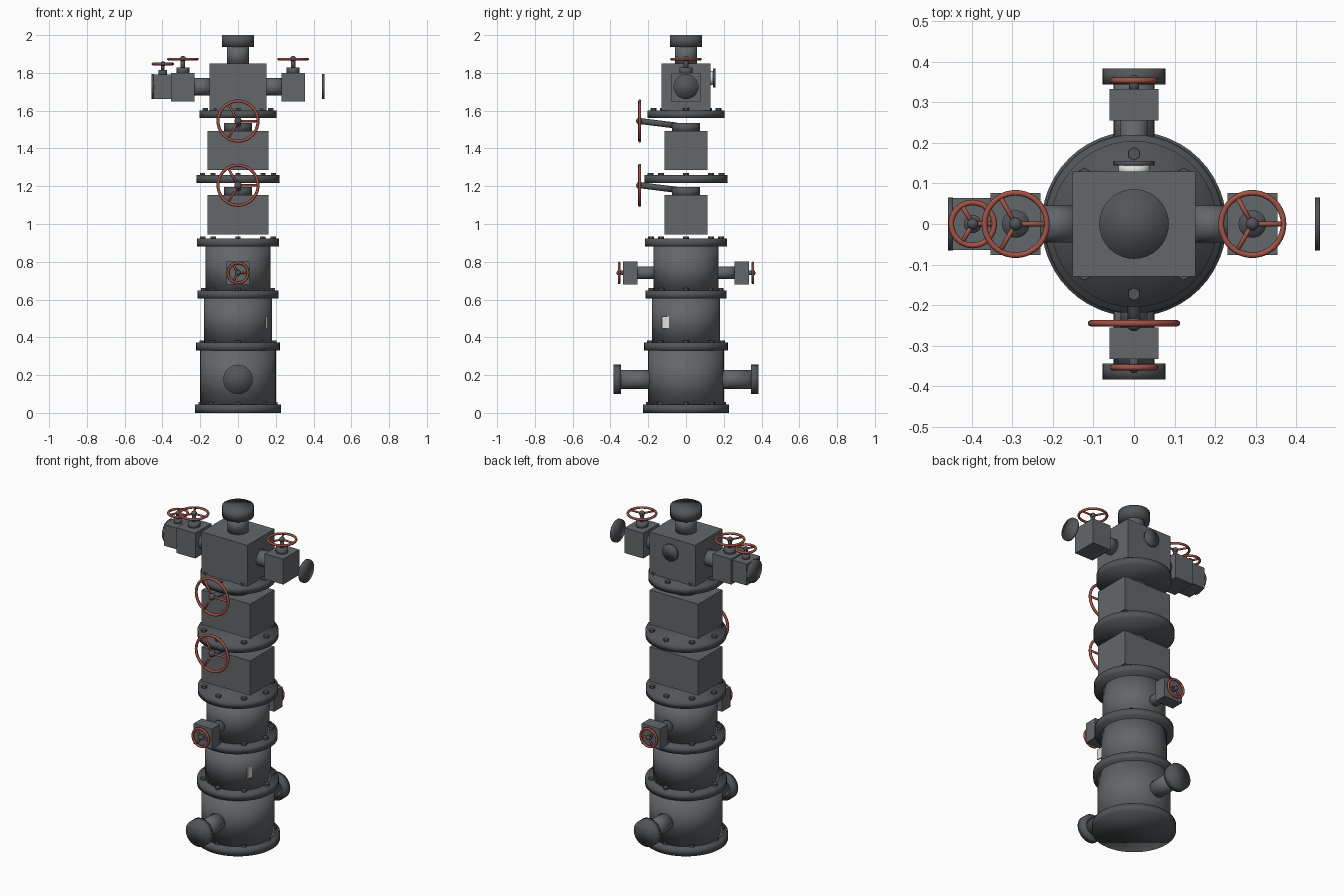
import bpy, math
from math import radians, pi
from mathutils import Vector

cube = bpy.data.objects.get("Cube")
if cube:
    bpy.data.objects.remove(cube, do_unlink=True)


def material(name, color):
    m = bpy.data.materials.new(name)
    m.use_nodes = True
    m.diffuse_color = (*color, 1)
    m.node_tree.nodes["Principled BSDF"].inputs["Base Color"].default_value = (*color, 1)
    return m


STEEL = material("steel grey", (0.125, 0.135, 0.142))
DARK = material("dark steel", (0.085, 0.092, 0.098))
RED = material("handwheel red", (0.36, 0.085, 0.06))
PALE = material("pale plate", (0.75, 0.76, 0.74))


def finish(name, mat, smooth=True):
    ob = bpy.context.object
    ob.name = name
    ob.data.materials.append(mat)
    if smooth:
        bpy.ops.object.shade_smooth()
    return ob


def rod(name, a, b, r, mat, sides=32, smooth=True):
    """Cylinder running from point a to point b."""
    a, b = Vector(a), Vector(b)
    d = b - a
    bpy.ops.mesh.primitive_cylinder_add(
        vertices=sides, radius=r, depth=d.length, location=(a + b) / 2,
        rotation=d.to_track_quat('Z', 'Y').to_euler())
    return finish(name, mat, smooth)


def box(name, center, size, mat):
    bpy.ops.mesh.primitive_cube_add(size=1, location=center)
    bpy.context.object.scale = size
    return finish(name, mat, False)


def flange(name, z, r, height=0.042, bolts=8):
    rod(name, (0, 0, z), (0, 0, z + height), r, DARK, 48)
    for i in range(bolts):
        a = 2 * pi * i / bolts
        x, y = (r - 0.032) * math.cos(a), (r - 0.032) * math.sin(a)
        rod(name + "_bolt", (x, y, z + height - 0.01), (x, y, z + height + 0.012),
            0.016, DARK, 6, False)


def handwheel(name, center, r, axis, tube=0.007):
    """Rim, three spokes and a hub; axis is 'Y' or 'Z'."""
    c = Vector(center)
    rot = (pi / 2, 0, 0) if axis == 'Y' else (0, 0, 0)
    bpy.ops.mesh.primitive_torus_add(
        major_radius=r - tube, minor_radius=tube, major_segments=40,
        minor_segments=8, location=c, rotation=rot)
    finish(name + "_rim", RED)
    for k in range(3):
        a = radians(120 * k)
        u, v = math.cos(a) * (r - tube), math.sin(a) * (r - tube)
        tip = Vector((u, 0, v)) if axis == 'Y' else Vector((u, v, 0))
        rod(name + "_spoke", c, c + tip, tube * 0.8, RED, 8)
    bpy.ops.mesh.primitive_uv_sphere_add(segments=16, ring_count=8,
                                         radius=r * 0.1 + 0.008, location=c)
    finish(name + "_hub", DARK)


# Stacked spools and flanges
flange("base_flange", 0, 0.228, 0.045)
rod("lower_spool", (0, 0, 0.04), (0, 0, 0.335), 0.2, STEEL, 48)
flange("lower_spool_flange", 0.33, 0.222)
rod("middle_spool", (0, 0, 0.37), (0, 0, 0.61), 0.18, STEEL, 48)
flange("middle_spool_flange", 0.606, 0.215)
rod("upper_spool", (0, 0, 0.645), (0, 0, 0.885), 0.172, STEEL, 48)
flange("lower_valve_flange", 0.88, 0.218)
flange("upper_valve_flange", 1.217, 0.22)
flange("cross_flange", 1.56, 0.205)

# Nameplate on the middle spool
box("nameplate", (0.152, -0.106, 0.478), (0.008, 0.042, 0.063), PALE)

# Outlets and small side valves, front and back
for s, side in ((-1, "front"), (1, "back")):
    rod(side + "_outlet_pipe", (0, s * 0.15, 0.177), (0, s * 0.35, 0.177), 0.05, STEEL)
    rod(side + "_outlet_flange", (0, s * 0.344, 0.177), (0, s * 0.384, 0.177), 0.078, DARK)
    rod(side + "_valve_pipe", (0, s * 0.15, 0.743), (0, s * 0.26, 0.743), 0.033, STEEL)
    box(side + "_valve_body", (0, s * 0.294, 0.741), (0.122, 0.077, 0.122), STEEL)
    rod(side + "_valve_stem", (0, s * 0.33, 0.741), (0, s * 0.355, 0.741), 0.012, DARK, 16)
    handwheel(side + "_valve_wheel", (0, s * 0.354, 0.741), 0.06, 'Y')

# Two master gate valves
for name, z in (("lower_master", 0.945), ("upper_master", 1.285)):
    box(name + "_body", (0, 0, z + 0.104), (0.322, 0.228, 0.208), STEEL)
    rod(name + "_bonnet", (0, 0, z + 0.2), (0, 0, z + 0.25), 0.075, DARK)
    rod(name + "_stem", (0, -0.05, z + 0.236), (0, -0.235, z + 0.259), 0.016, DARK, 16)
    handwheel(name + "_wheel", (0, -0.245, z + 0.26), 0.114, 'Y', 0.008)

# Cross block with cap on top
box("cross_block", (0, 0, 1.725), (0.304, 0.258, 0.25), STEEL)
rod("cap_neck", (0, 0, 1.84), (0, 0, 1.945), 0.058, STEEL)
rod("cap", (0, 0, 1.938), (0, 0, 2.0), 0.086, DARK)

# Gauge on the back of the block
rod("gauge_dial", (0, 0.12, 1.773), (0, 0.146, 1.773), 0.038, PALE)
rod("gauge_rim", (0, 0.144, 1.773), (0, 0.155, 1.773), 0.05, DARK)

# Wing valves on both sides
for s, side in ((1, "left"), (-1, "right")):
    x = s * 0.292
    rod(side + "_wing_pipe", (s * 0.14, 0, 1.727), (s * 0.24, 0, 1.727), 0.046, STEEL)
    box(side + "_wing_body", (x, 0, 1.724), (0.123, 0.152, 0.152), STEEL)
    rod(side + "_wing_bonnet", (x, 0, 1.79), (x, 0, 1.828), 0.034, DARK)
    rod(side + "_wing_stem", (x, 0, 1.82), (x, 0, 1.872), 0.012, DARK, 16)
    handwheel(side + "_wing_wheel", (x, 0, 1.873), 0.084, 'Z')
    rod(side + "_end_disc", (s * 0.446, 0, 1.727), (s * 0.459, 0, 1.727), 0.066, DARK)

# Extra outer valve on the right wing
box("outer_valve_body", (-0.398, 0, 1.727), (0.1, 0.128, 0.128), STEEL)
rod("outer_valve_bonnet", (-0.398, 0, 1.785), (-0.398, 0, 1.815), 0.022, DARK)
rod("outer_valve_stem", (-0.398, 0, 1.81), (-0.398, 0, 1.847), 0.01, DARK, 16)
handwheel("outer_valve_wheel", (-0.398, 0, 1.847), 0.06, 'Z')
